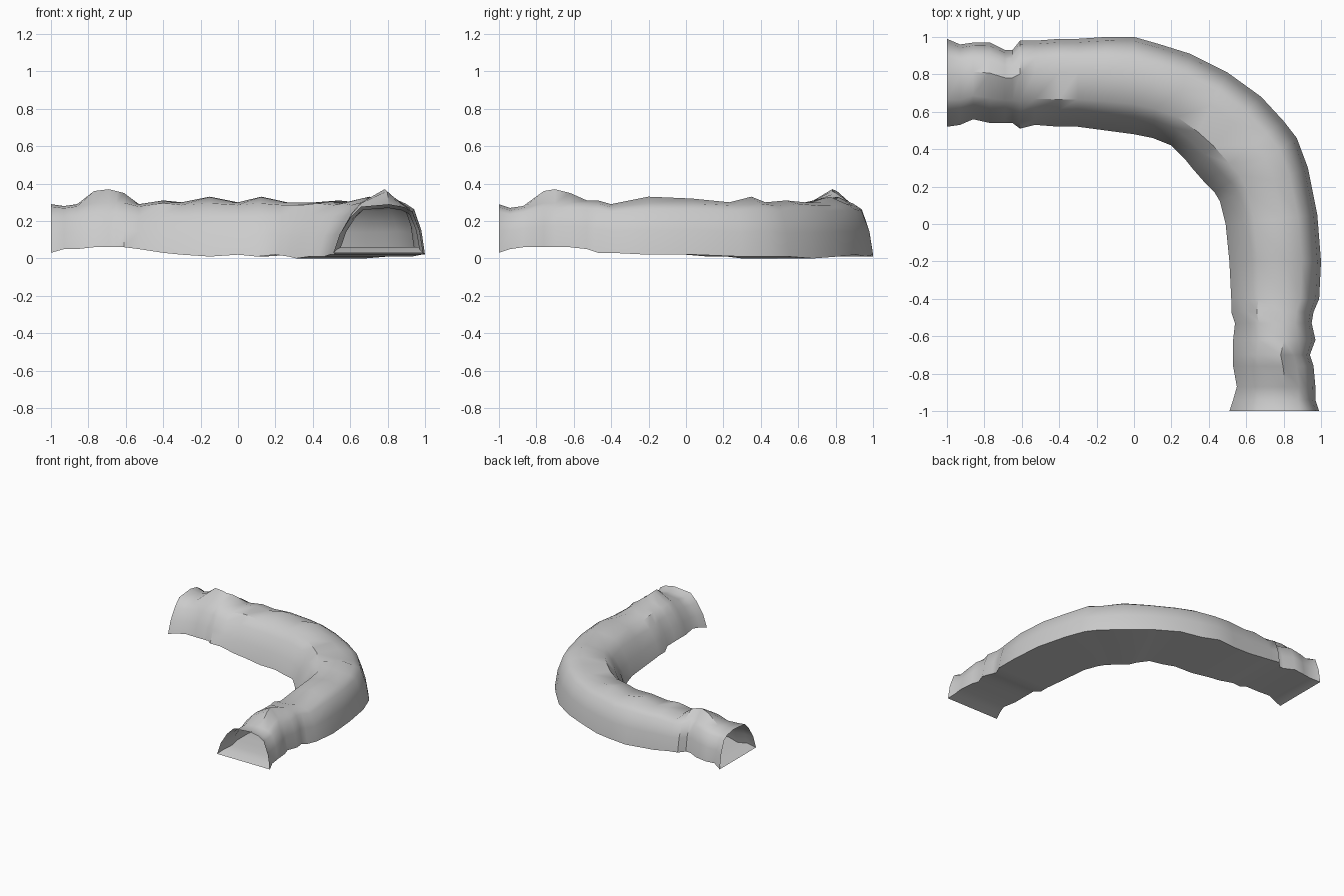
import bpy
import bmesh
import math

# Remove the default cube only
default_cube = bpy.data.objects.get("Cube")
if default_cube:
    bpy.data.objects.remove(default_cube, do_unlink=True)

# Measurements are in hundredths of a unit.
# Straight arms: position along arm, outer edge, inner edge, floor height, crown height
back_arm = [
    (-100, 99, 52, 3, 29),
    (-93, 96, 53, 5, 28),
    (-86, 97, 56, 5, 29),
    (-77, 97, 54, 6, 36),
    (-69, 93, 54, 6, 37),
    (-65, 93, 54, 6, 36),
    (-61, 98, 51, 6, 35),
    (-53, 98, 53, 5, 29),
    (-40, 99, 52, 3, 31),
    (-30, 99, 52, 2, 30),
    (-15, 100, 50, 1, 33),
]
front_arm = [
    (-20, 100, 51, 2, 33),
    (-40, 99, 52, 3, 29),
    (-47, 96, 52, 3, 31),
    (-53, 95, 54, 5, 31),
    (-62, 97, 53, 6, 35),
    (-70, 94, 53, 6, 37),
    (-76, 96, 53, 6, 36),
    (-87, 97, 55, 6, 28),
    (-94, 97, 53, 5, 27),
    (-100, 99, 51, 3, 29),
]
# Bend: outer x, outer y, inner x, inner y, floor height, crown height
bend = [
    (0, 100, 0, 48, 2, 30),
    (14, 96, 10, 46, 1, 33),
    (30, 91, 20, 42, 2, 30),
    (50, 81, 27, 35, 1, 30),
    (68, 68, 31, 30, 0, 31),
    (80, 55, 38, 22, 1, 30),
    (87, 46, 43, 17, 1, 33),
    (93, 30, 46, 12, 1, 30),
    (98, 5, 49, 0, 2, 32),
]

# Arch profile from the inner foot to the outer foot: share of width, share of height
arch = [(0, 0), (7, 38), (19, 73), (31, 95), (62, 100),
        (79, 94), (88, 84), (96, 45), (100, 0)]
SHOULDER_LIMIT = 31


def section(outer, inner, floor, crown):
    """Return one arched ring spanning from the inner foot to the outer foot."""
    ring = []
    for across, rise in arch:
        t = across / 100
        # Only the ridge follows a tall crown; the shoulders stay level
        top = crown if rise == 100 else min(crown, SHOULDER_LIMIT)
        x = inner[0] + (outer[0] - inner[0]) * t
        y = inner[1] + (outer[1] - inner[1]) * t
        z = floor + (top - floor) * rise / 100
        ring.append((x / 100, y / 100, z / 100))
    return ring


sections = [section((a, o), (a, i), f, c) for a, o, i, f, c in back_arm]
sections += [section((ox, oy), (ix, iy), f, c) for ox, oy, ix, iy, f, c in bend]
sections += [section((o, a), (i, a), f, c) for a, o, i, f, c in front_arm]

# Loft the arch and its flat floor into an open-ended curved tube
bm = bmesh.new()
rings = [[bm.verts.new(point) for point in ring] for ring in sections]
for first, second in zip(rings, rings[1:]):
    for k in range(len(arch)):
        n = (k + 1) % len(arch)
        bm.faces.new((first[k], first[n], second[n], second[k]))
bmesh.ops.recalc_face_normals(bm, faces=bm.faces)

# Make sure the floor faces down, so the whole shell faces outward
bm.normal_update()
floor_face = min(bm.faces, key=lambda face: face.calc_center_median().z)
if floor_face.normal.z > 0:
    bmesh.ops.reverse_faces(bm, faces=bm.faces)

mesh = bpy.data.meshes.new("curved_tunnel")
bm.to_mesh(mesh)
bm.free()
tunnel = bpy.data.objects.new("curved_tunnel", mesh)
bpy.context.collection.objects.link(tunnel)

# Plain stone grey
grey = bpy.data.materials.new("stone_grey")
grey.use_nodes = True
colour = (0.6, 0.6, 0.6, 1)
grey.diffuse_color = colour
for node in grey.node_tree.nodes:
    if node.type == "BSDF_PRINCIPLED":
        node.inputs["Base Color"].default_value = colour
mesh.materials.append(grey)

# Smooth the walls while keeping the floor edges sharp
bpy.ops.object.select_all(action="DESELECT")
tunnel.select_set(True)
bpy.context.view_layer.objects.active = tunnel
bpy.ops.object.shade_smooth_by_angle(angle=math.radians(40))
